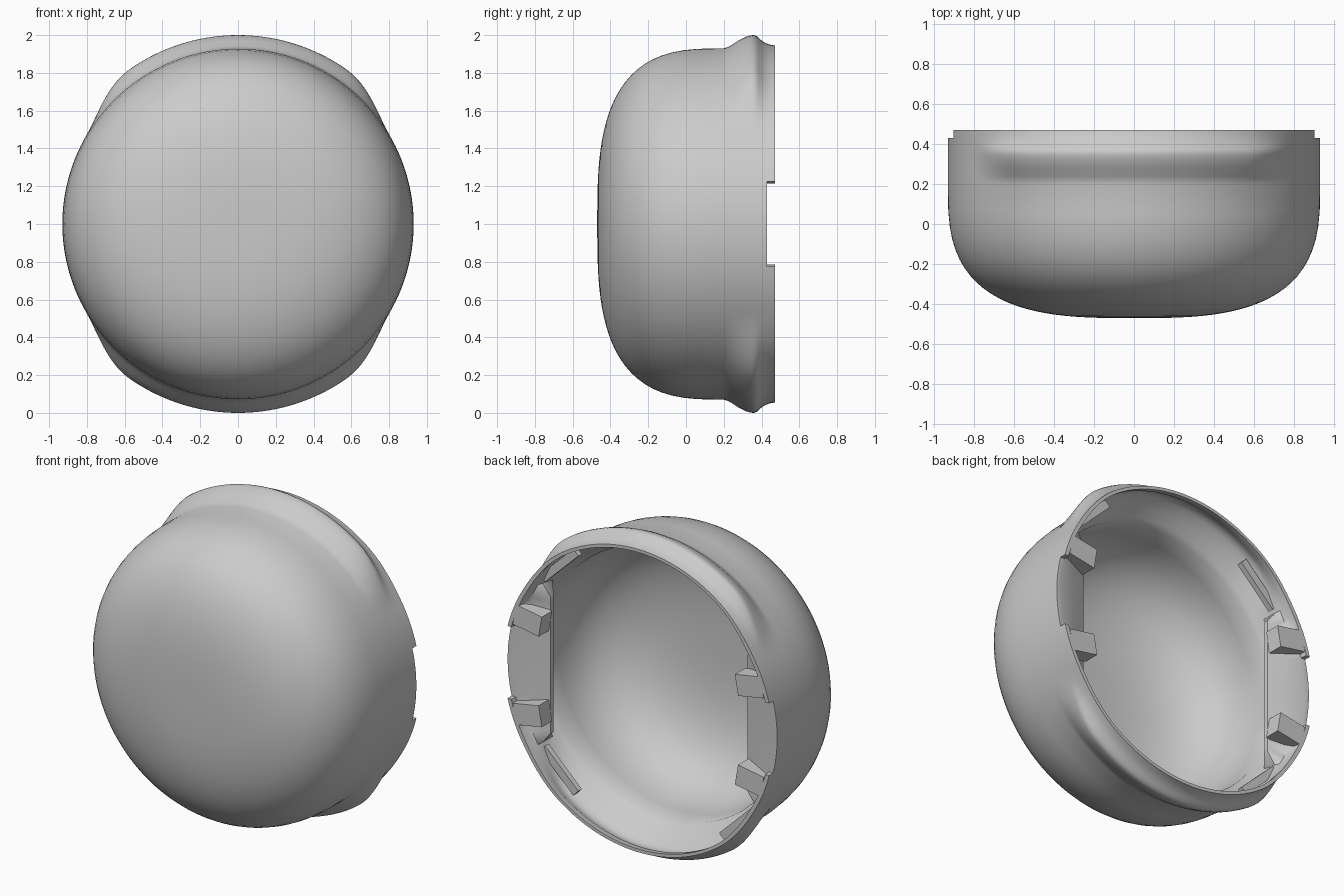
import bpy, bmesh, math
from mathutils import Matrix

if "Cube" in bpy.data.objects:
    bpy.data.objects.remove(bpy.data.objects["Cube"])

N = 180          # segments around the y axis
CZ = 1.0         # height of the axis


def smooth(t):
    t = max(0.0, min(1.0, t))
    return t * t * (3 - 2 * t)


def dome(radius, depth, steps=24, n=3.0):
    """Squarish bowl profile from near the pole to the straight wall: (r, y)."""
    pts = []
    for i in range(1, steps + 1):
        a = (i / steps) ** 1.4 * math.pi / 2
        pts.append((radius * math.sin(a) ** (2 / n),
                    0.2 - depth * max(0.0, math.cos(a)) ** (2 / n)))
    return pts


# Wall sections above the bowl: (y, radius at side, radius at flared lip)
OUTER = [(0.22, .93, .936), (0.24, .93, .946), (0.28, .93, .973), (0.32, .93, .992),
         (0.345, .93, .999), (0.36, .93, 1.0), (0.375, .93, .994), (0.39, .93, .98),
         (0.41, .93, .963), (0.44, .93, .95), (0.47, .93, .945)]
INNER = [(0.47, .905, .925), (0.43, .90, .93), (0.40, .89, .95), (0.364, .88, .955),
         (0.335, .88, .945), (0.28, .87, .905), (0.23, .85, .86)]
CHORD = [.905, .90, .78, .68, .68, .83, .83]   # flat side ledge


def section(theta):
    c, s = math.cos(theta), math.sin(theta)
    off = math.degrees(math.atan2(abs(c), abs(s)))   # angle away from vertical
    lip = 1 - smooth((off - 35) / 25)
    pts = dome(.93, .67)
    pts += [(a + (b - a) * lip, y) for y, a, b in OUTER]
    for (y, a, b), cx in zip(INNER, CHORD):
        r = a + (b - a) * lip
        if off > 57:
            r = min(r, cx / abs(c))
        pts.append((r, y))
    pts += list(reversed(dome(.835, .60)))
    return [(r * c, y, CZ + r * s) for r, y in pts]


def finish(name, bm):
    bmesh.ops.recalc_face_normals(bm, faces=bm.faces)
    me = bpy.data.meshes.new(name)
    bm.to_mesh(me)
    bm.free()
    ob = bpy.data.objects.new(name, me)
    bpy.context.collection.objects.link(ob)
    return ob


def box(name, size, loc, turn=0.0):
    bm = bmesh.new()
    m = Matrix.Translation(loc) @ Matrix.Rotation(turn, 4, 'Y') @ Matrix.Diagonal((*size, 1))
    bmesh.ops.create_cube(bm, size=1, matrix=m)
    return finish(name, bm)


# Shell: bowl outside, flared lips, hollow inside with side ledges
bm = bmesh.new()
rings = [[bm.verts.new(p) for p in section(2 * math.pi * i / N)] for i in range(N)]
front, floor = bm.verts.new((0, -.47, CZ)), bm.verts.new((0, -.40, CZ))
for i in range(N):
    a, b = rings[i], rings[(i + 1) % N]
    for k in range(len(a) - 1):
        bm.faces.new((a[k], b[k], b[k + 1], a[k + 1]))
    bm.faces.new((front, b[0], a[0]))
    bm.faces.new((floor, a[-1], b[-1]))
shell = finish("cap_shell", bm)

# Shallow notch in the rim on both sides
cutter = box("notch_cutter", (2.4, .2, .45), (0, .53, CZ))
cutter.hide_render = True
mod = shell.modifiers.new("notch", 'BOOLEAN')
mod.operation, mod.object, mod.solver = 'DIFFERENCE', cutter, 'EXACT'
bpy.context.view_layer.objects.active = shell
bpy.ops.object.modifier_apply(modifier=mod.name)
bpy.data.objects.remove(cutter, do_unlink=True)

bpy.ops.object.select_all(action='DESELECT')
shell.select_set(True)
bpy.ops.object.shade_smooth_by_angle(angle=math.radians(40))

for sx in (-1, 1):
    for sz in (-1, 1):
        # Clip tabs standing on the ledge beside the notches
        box("clip_tab", (.18, .10, .13), (sx * .766, .42, CZ + sz * .295),
            -sx * sz * math.radians(10))
        # Snap ribs inside the flared lip
        a = math.radians(44)
        box("snap_rib", (.32, .035, .05),
            (sx * .89 * math.sin(a), .35, CZ + sz * .89 * math.cos(a)), sx * sz * a)
